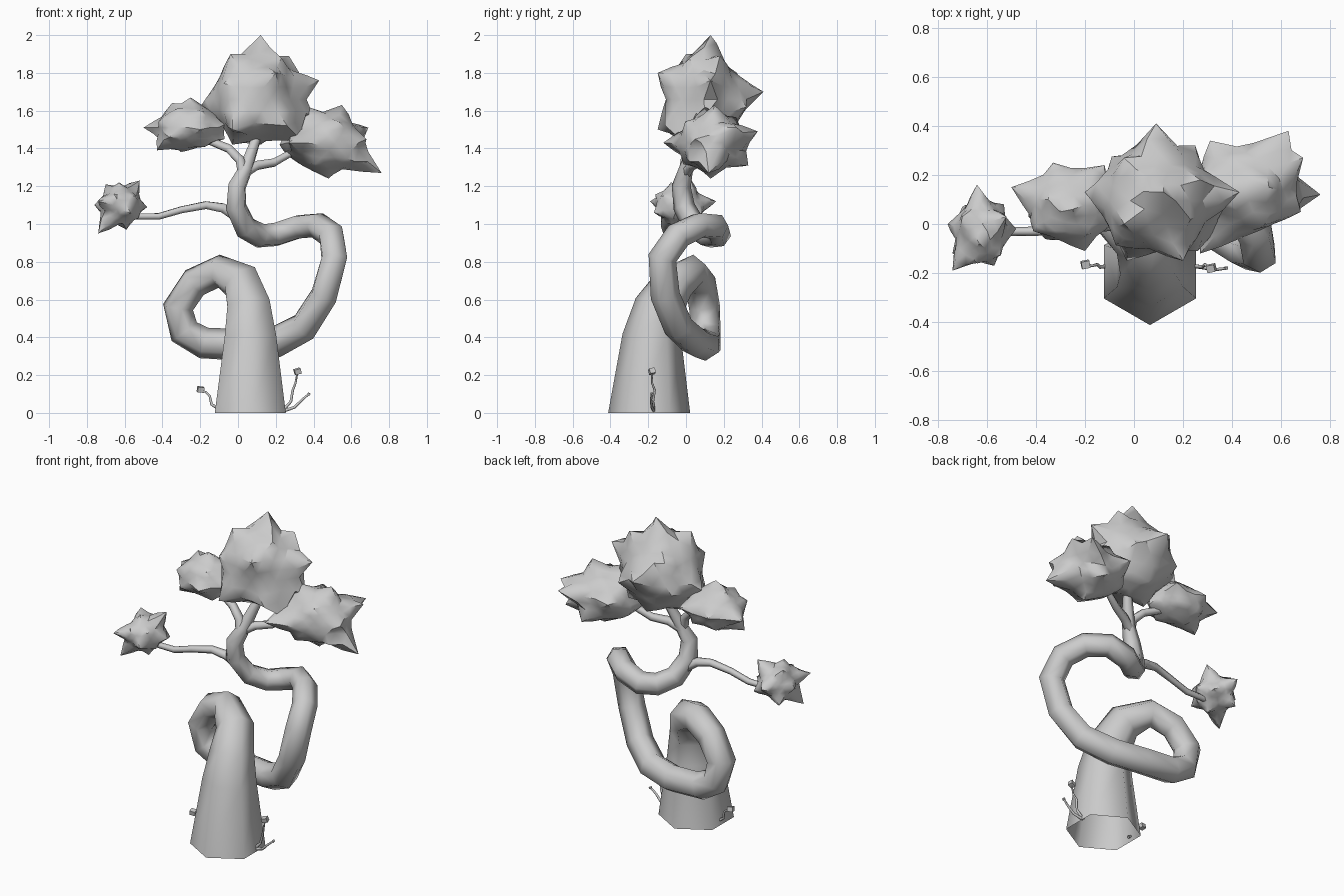
import bpy, bmesh, math, random
from mathutils import Vector

random.seed(4)


def finish(name, bm, angle=None):
    bmesh.ops.recalc_face_normals(bm, faces=bm.faces)
    me = bpy.data.meshes.new(name)
    bm.to_mesh(me)
    bm.free()
    ob = bpy.data.objects.new(name, me)
    bpy.context.collection.objects.link(ob)
    if angle:
        bpy.context.view_layer.objects.active = ob
        ob.select_set(True)
        bpy.ops.object.shade_smooth_by_angle(angle=math.radians(angle))
        ob.select_set(False)
    return ob


def tube(name, path, sides=6):
    """Tapered tube through (x, y, z, radius) stations, open at the start."""
    bm = bmesh.new()
    pts = [Vector(p[:3]) for p in path]
    n = len(pts)
    ref = Vector((0, -1, 0.01))
    rings = []
    for i, p in enumerate(pts):
        a = (p - pts[i - 1]).normalized() if i else Vector()
        b = (pts[i + 1] - p).normalized() if i < n - 1 else Vector()
        t = (a + b).normalized()
        if i == 0 and path[0][2] == 0:
            t = Vector((0, 0, 1))
        ref = (ref - t * ref.dot(t)).normalized()
        side = t.cross(ref)
        ring = []
        for k in range(sides):
            w = 2 * math.pi * k / sides
            ring.append(bm.verts.new(p + (ref * math.cos(w) + side * math.sin(w)) * path[i][3]))
        rings.append(ring)
    for r0, r1 in zip(rings, rings[1:]):
        for k in range(sides):
            j = (k + 1) % sides
            bm.faces.new((r0[k], r0[j], r1[j], r1[k]))
    bm.faces.new(rings[-1])
    return finish(name, bm, 75)


def foliage(name, centre, size, tips, reach=0.62):
    """Leaf clump: ball with spikes drawn out towards the given tips, and a few fillers."""
    bm = bmesh.new()
    bmesh.ops.create_icosphere(bm, subdivisions=3, radius=1)
    c, s = Vector(centre), Vector(size)
    spikes = []
    for t in tips:
        d = Vector([(t[i] - c[i]) / s[i] for i in range(3)])
        spikes.append((d.normalized(), d.length))
    # filler spikes in the gaps between tips
    for i in range(60):
        z = 1 - 2 * (i + .5) / 60
        w, r = i * 2.39996, math.sqrt(1 - z * z)
        d = Vector((r * math.cos(w), r * math.sin(w), z))
        if all(d.angle(q) > 0.62 for q, _ in spikes):
            spikes.append((d, 1.16))
    base = [(v, v.co.normalized()) for v in bm.verts]
    for v, d in base:
        k = random.uniform(.91, .95)
        for q, length in spikes:
            f = max(0, 1 - d.angle(q) / reach)
            k = max(k, .92 + (length - .92) * f ** 1.4)
        v.co = c + d * k * s
    for q, length in spikes:
        v, d = max(base, key=lambda e: e[1].dot(q))
        v.co = c + q * length * s
    return finish(name, bm, 40)


# Looping trunk
tube("trunk", [
    (.065, -.195, 0, .217), (.066, -.18, .40, .157), (.058, -.145, .56, .13),
    (.02, -.06, .69, .11), (-.10, .03, .75, .088), (-.23, .075, .69, .084),
    (-.317, .098, .56, .084), (-.285, .105, .43, .084), (-.18, .108, .37, .084),
    (.02, .10, .36, .084), (.20, .05, .375, .083), (.35, -.04, .455, .08),
    (.455, -.11, .62, .078), (.51, -.125, .82, .076), (.495, -.04, .94, .074),
    (.42, .07, .993, .071), (.32, .16, .985, .069), (.20, .172, .945, .068),
    (.12, .12, .937, .066), (.04, .05, .98, .063), (-.01, -.01, 1.09, .058),
    (-.005, -.025, 1.20, .051), (.04, 0, 1.29, .038), (.10, .06, 1.46, .026)])

# Branches
tube("low_left_branch", [(.01, .02, 1.03, .035), (-.08, 0, 1.085, .028), (-.17, -.01, 1.1, .023),
                         (-.30, -.025, 1.075, .02), (-.42, -.03, 1.04, .019), (-.60, -.03, 1.04, .017)])
tube("upper_left_branch", [(.03, -.01, 1.25, .032), (.01, 0, 1.34, .028), (-.05, .02, 1.40, .025),
                           (-.15, .05, 1.44, .022), (-.25, .07, 1.52, .018)])
tube("upper_right_branch", [(.03, 0, 1.27, .032), (.10, .03, 1.31, .027), (.19, .07, 1.325, .024),
                            (.27, .10, 1.37, .021), (.42, .13, 1.43, .018)])

# Spiky foliage clumps
foliage("top_foliage", (.095, .095, 1.66), (.24, .215, .23), [
    (.12, .13, 2.0), (-.04, .0, 1.9), (.27, .18, 1.89), (.43, .13, 1.76), (.40, .10, 1.57),
    (.34, -.02, 1.44), (-.03, .05, 1.42), (.12, .1, 1.42), (-.20, .13, 1.62), (.09, .41, 1.70),
    (-.03, -.15, 1.5), (.20, -.15, 1.8), (.25, .32, 1.62), (-.04, .27, 1.80), (.26, -.11, 1.52)])
foliage("right_foliage", (.45, .14, 1.43), (.22, .18, .15), [
    (.55, .15, 1.63), (.37, .10, 1.62), (.69, .27, 1.51), (.76, .12, 1.27), (.48, .13, 1.24),
    (.22, .08, 1.42), (.63, .38, 1.49), (.43, -.06, 1.42), (.62, .02, 1.33), (.31, .34, 1.47),
    (.50, .33, 1.31), (.68, .05, 1.45), (.25, .20, 1.38), (.27, -.12, 1.43)])
foliage("left_foliage", (-.26, .075, 1.51), (.18, .15, .115), [
    (-.50, .15, 1.51), (-.35, .10, 1.64), (-.25, .06, 1.67), (-.43, .03, 1.39), (-.20, -.11, 1.50),
    (-.33, .25, 1.52), (-.12, .24, 1.53), (-.07, .05, 1.45), (-.30, .10, 1.38), (-.41, -.03, 1.55)])
foliage("low_left_foliage", (-.625, -.03, 1.10), (.108, .13, .102), [
    (-.76, .0, 1.10), (-.74, -.12, .95), (-.52, .03, 1.23), (-.48, -.02, 1.09), (-.59, -.05, .97),
    (-.64, .16, 1.12), (-.74, -.19, 1.12), (-.57, -.17, 1.06), (-.70, .03, 1.21), (-.63, -.08, 1.22),
    (-.70, .07, 1.0), (-.53, .08, 1.05)])


# Small sprouts at the foot of the trunk
def stem(name, pts, r=.009):
    tube(name, [(*p, r * (1 - .12 * i)) for i, p in enumerate(pts)], 5)


def leaf(name, at, tilt, size=1):
    bm = bmesh.new()
    bmesh.ops.create_cube(bm, size=1)
    ob = finish(name, bm)
    ob.scale = (.034 * size, .03 * size, .028 * size)
    ob.rotation_euler = (.2, tilt, .2)
    ob.location = at


stem("right_sprout", [(.235, -.17, .01), (.28, -.175, .06), (.29, -.165, .12), (.305, -.18, .16), (.315, -.18, .215)])
stem("right_side_sprout", [(.24, -.17, .01), (.30, -.18, .03), (.34, -.185, .07), (.375, -.18, .10)])
stem("left_sprout", [(-.10, -.17, .02), (-.14, -.175, .045), (-.15, -.165, .09), (-.17, -.17, .11), (-.195, -.165, .12)])
leaf("right_sprout_leaf", (.315, -.18, .22), -.3)
leaf("left_sprout_leaf", (-.198, -.165, .124), .1)
leaf("side_sprout_bud", (.375, -.18, .10), .5, .4)
